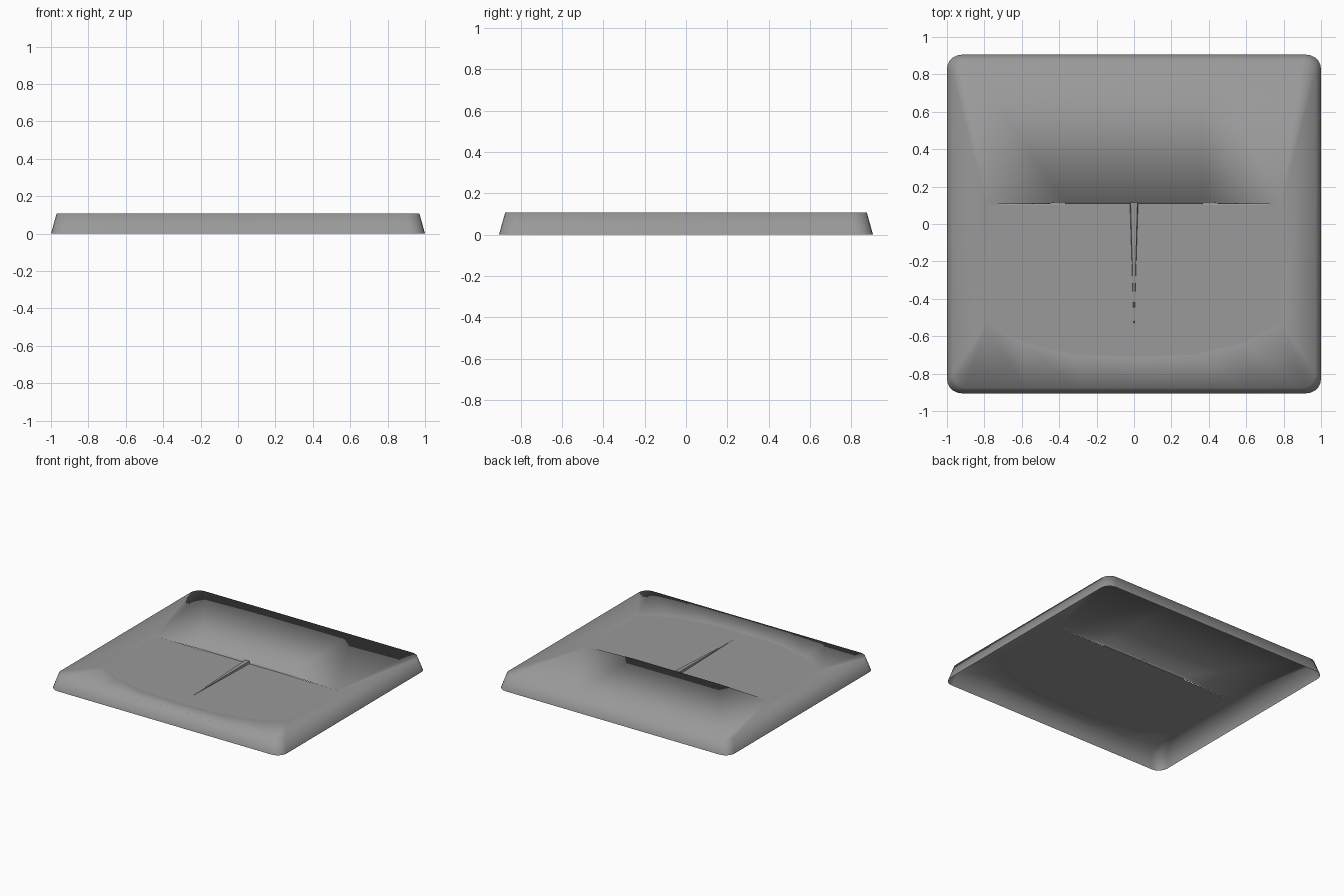
import bpy, bmesh, math

cube = bpy.data.objects.get("Cube")
if cube:
    bpy.data.objects.remove(cube, do_unlink=True)

grey = bpy.data.materials.new("mid_grey")
grey.use_nodes = True
colour = (0.32, 0.32, 0.32, 1)
grey.diffuse_color = colour
grey.node_tree.nodes["Principled BSDF"].inputs["Base Color"].default_value = colour

PANEL_Z, CREST_Z, LIP_Z = 0.08, 0.107, 0.1


def finish(bm, name, smooth):
    mesh = bpy.data.meshes.new(name)
    bm.to_mesh(mesh)
    bm.free()
    for poly in mesh.polygons:
        poly.use_smooth = smooth
    mesh.materials.append(grey)
    obj = bpy.data.objects.new(name, mesh)
    bpy.context.collection.objects.link(obj)
    return obj


def corner(sx, sy, start, hx=0.97, hy=0.875, r=0.075, steps=5):
    """Plan points of one rounded corner, counter-clockwise."""
    return [(sx * (hx - r) + r * math.cos(a), sy * (hy - r) + r * math.sin(a))
            for a in (math.radians(start + 90 * i / steps) for i in range(steps + 1))]


# Panel outline: curved front, stepped back
front = [(-0.59, -0.635), (-0.31, -0.70), (0, -0.71), (0.31, -0.70), (0.59, -0.635)]
side_x, front_y, back_y, step_x, step_y = 0.785, -0.53, 0.105, 0.37, 0.115

# Each inner point is paired with the run of crest points it fans out to
pairs = [((-side_x, front_y, PANEL_Z), corner(-1, -1, 180))]
pairs += [((x, y, PANEL_Z), [(x, -0.875)]) for x, y in front]
pairs += [((side_x, front_y, PANEL_Z), corner(1, -1, 270)),
          ((side_x, back_y, PANEL_Z), corner(1, 1, 0)),
          ((step_x, step_y, LIP_Z), [(step_x, 0.875)]),
          ((-step_x, step_y, LIP_Z), [(-step_x, 0.875)]),
          ((-side_x, back_y, PANEL_Z), corner(-1, 1, 90))]

# Shell: sloping surround and leaning outer wall, open underneath
bm = bmesh.new()
inner = [bm.verts.new(p) for p, _ in pairs]
runs = [[bm.verts.new((x, y, CREST_Z)) for x, y in run] for _, run in pairs]
for i, v in enumerate(inner):
    run, j = runs[i], (i + 1) % len(inner)
    for a, b in zip(run, run[1:]):
        bm.faces.new((v, a, b))
    bm.faces.new((v, run[-1], runs[j][0], inner[j]))
crest = [v for run in runs for v in run]
foot = [bm.verts.new((v.co.x / 0.97, v.co.y * 0.905 / 0.875, 0)) for v in crest]
for i in range(len(crest)):
    j = (i + 1) % len(crest)
    bm.faces.new((crest[i], foot[i], foot[j], crest[j]))

# Low lip stepping down from the rear surround to the panel
right, left = inner[8], inner[9]
right_low = bm.verts.new((step_x, step_y - 0.006, PANEL_Z))
left_low = bm.verts.new((-step_x, step_y - 0.006, PANEL_Z))
bm.faces.new((inner[7], right, right_low))
bm.faces.new((right, left, left_low, right_low))
bm.faces.new((left, inner[10], left_low))
finish(bm, "sloped_surround", True)

# Flat floor panel
outline = [(-side_x, front_y)] + front + [
    (side_x, front_y), (side_x, back_y), (step_x, back_y), (step_x, step_y),
    (-step_x, step_y), (-step_x, back_y), (-side_x, back_y)]
bm = bmesh.new()
bm.faces.new([bm.verts.new((x, y, PANEL_Z)) for x, y in outline])
finish(bm, "floor_panel", False)

# Narrow centre rib, rising and widening toward the back
bm = bmesh.new()
tip = bm.verts.new((0, -0.57, PANEL_Z))
low_l, low_r = [bm.verts.new((x, step_y, PANEL_Z)) for x in (-0.022, 0.022)]
top_l, top_r = [bm.verts.new((x, step_y, LIP_Z - 0.002)) for x in (-0.018, 0.018)]
for face in ((tip, top_r, top_l), (tip, low_r, top_r), (tip, top_l, low_l),
             (low_l, top_l, top_r, low_r)):
    bm.faces.new(face)
finish(bm, "centre_rib", False)
